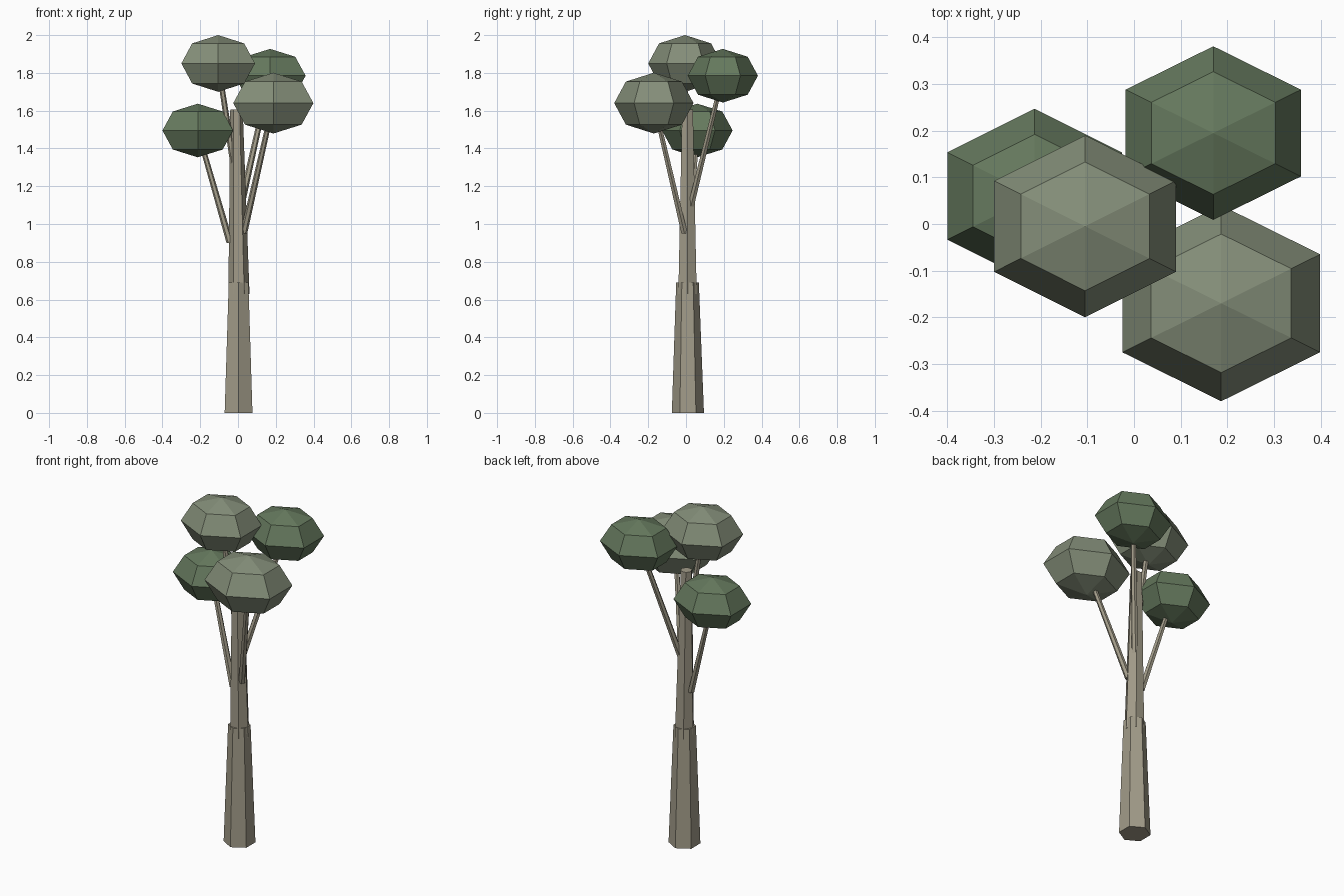
import bpy, math
from mathutils import Vector

if "Cube" in bpy.data.objects:
    bpy.data.objects.remove(bpy.data.objects["Cube"])


def material(name, rgb):
    m = bpy.data.materials.new(name)
    m.diffuse_color = (*rgb, 1)
    m.use_nodes = True
    m.node_tree.nodes["Principled BSDF"].inputs["Base Color"].default_value = m.diffuse_color
    return m


BARK = material("bark", (0.36, 0.33, 0.25))
PALE = material("pale_leaves", (0.23, 0.27, 0.19))
DARK = material("dark_leaves", (0.13, 0.19, 0.11))


def add_object(name, verts, faces, mat):
    mesh = bpy.data.meshes.new(name)
    mesh.from_pydata(verts, [], faces)
    mesh.materials.append(mat)
    obj = bpy.data.objects.new(name, mesh)
    bpy.context.collection.objects.link(obj)


def limb(name, start, end, r0, r1, turn=0.0, sides=6):
    """Tapered prism between two points with level ends."""
    verts = []
    for c, r in ((start, r0), (end, r1)):
        for i in range(sides):
            a = turn + math.tau * i / sides
            verts.append(Vector(c) + Vector((r * math.cos(a), r * math.sin(a), 0)))
    faces = [(i, (i + 1) % sides, sides + (i + 1) % sides, sides + i) for i in range(sides)]
    faces += [tuple(reversed(range(sides))), tuple(range(sides, 2 * sides))]
    add_object(name, verts, faces, BARK)


def foliage(name, centre, radii, mat):
    """Six-sided, four-band ellipsoid with corners facing front and back."""
    c, n = Vector(centre), 6
    rx, ry, rz = radii
    verts = []
    for lat in (-45, 0, 45):
        t = math.radians(lat)
        for i in range(n):
            a = math.pi / 2 + math.tau * i / n
            verts.append(c + Vector((rx * math.cos(t) * math.cos(a),
                                     ry * math.cos(t) * math.sin(a), rz * math.sin(t))))
    verts += [c - Vector((0, 0, rz)), c + Vector((0, 0, rz))]
    faces = []
    for i in range(n):
        j = (i + 1) % n
        faces += [(k + i, k + j, k + n + j, k + n + i) for k in (0, n)]
        faces += [(j, i, 3 * n), (2 * n + i, 2 * n + j, 3 * n + 1)]
    add_object(name, verts, faces, mat)


# Trunk: lower piece, and an upper piece turned by half a side
limb("lower_trunk", (0.003, 0.01, 0), (0.003, 0.008, 0.69), 0.085, 0.06, math.pi / 2)
limb("upper_trunk", (0.005, 0.008, 0.63), (-0.008, 0.008, 1.605), 0.056, 0.033)

# Crowns, each with the branch that carries it: start, centre, radii, leaves
crowns = {
    "top": ((-0.005, 0.005, 1.2), (-0.105, -0.005, 1.85), (0.225, 0.195, 0.15), PALE),
    "back": ((0.01, 0.02, 1.07), (0.17, 0.195, 1.785), (0.217, 0.186, 0.142), DARK),
    "front": ((0.03, -0.008, 0.95), (0.187, -0.17, 1.64), (0.245, 0.21, 0.161), PALE),
    "left": ((-0.042, 0.012, 0.9), (-0.213, 0.06, 1.495), (0.216, 0.187, 0.142), DARK),
}
for label, (start, centre, radii, leaves) in crowns.items():
    tip = Vector(start).lerp(Vector(centre), 0.9)
    limb(label + "_branch", start, tip, 0.019, 0.014)
    foliage(label + "_foliage", centre, radii, leaves)
